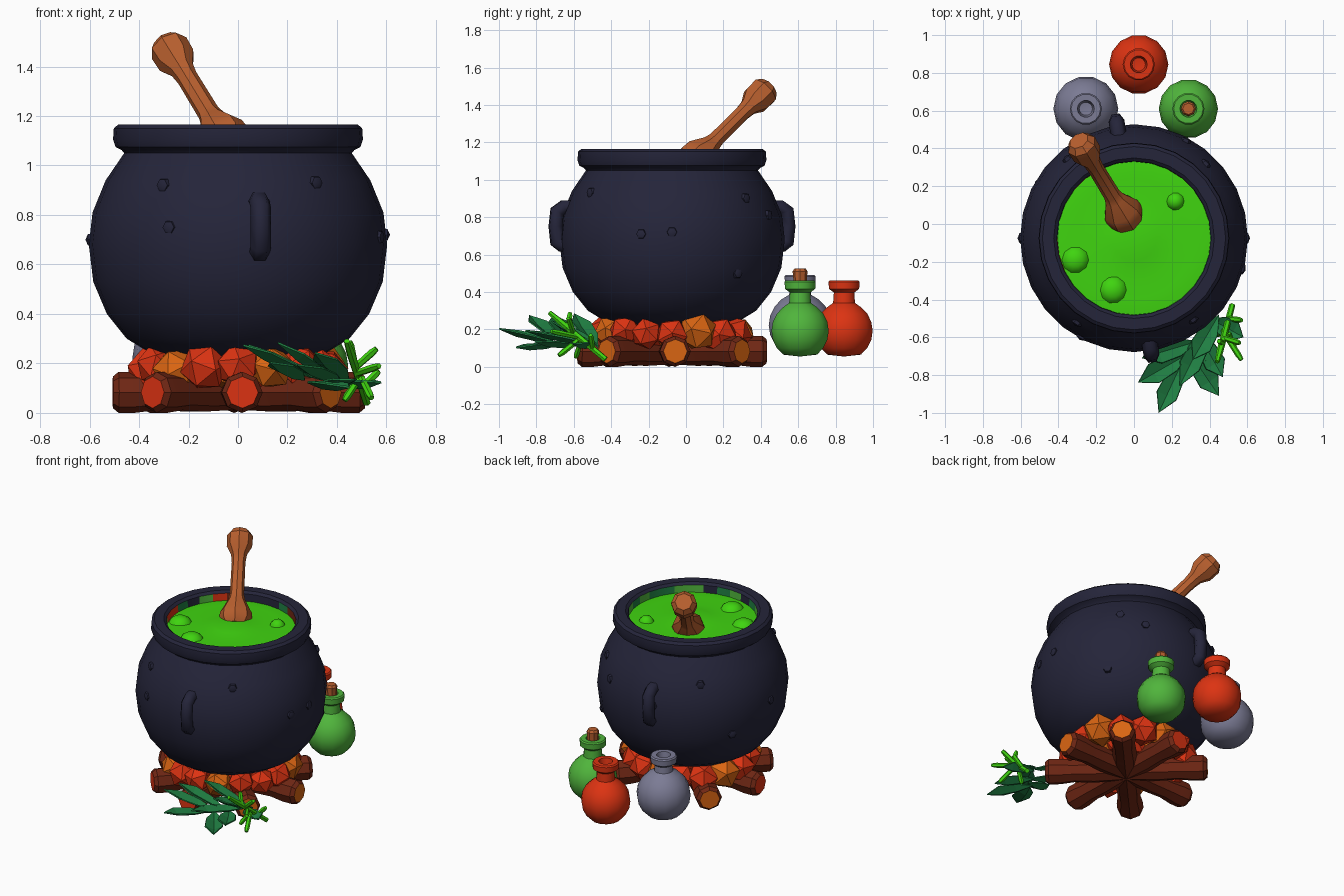
import bpy, bmesh, math, random
from mathutils import Vector, Matrix

if "Cube" in bpy.data.objects:
    bpy.data.objects.remove(bpy.data.objects["Cube"])

random.seed(4)
CY = -0.075                       # cauldron axis in y


def material(name, rgb):
    m = bpy.data.materials.new(name)
    m.diffuse_color = (*rgb, 1)
    m.use_nodes = True
    m.node_tree.nodes["Principled BSDF"].inputs["Base Color"].default_value = m.diffuse_color
    return m


IRON = material("dark_iron", (0.018, 0.018, 0.042))
WOOD = material("spoon_wood", (0.48, 0.115, 0.028))
BREW = material("bright_green", (0.05, 0.66, 0.005))
BARK = material("log_bark", (0.16, 0.020, 0.007))
RED = material("hot_red", (0.72, 0.033, 0.006))
ORANGE = material("ember_orange", (0.70, 0.13, 0.006))
GREY = material("grey_glass", (0.20, 0.20, 0.30))
GREEN = material("green_glass", (0.08, 0.46, 0.045))
LEAF = material("leaf_green", (0.014, 0.21, 0.055))


def finish(bm, name, mats, angle=35):
    bmesh.ops.recalc_face_normals(bm, faces=bm.faces)
    me = bpy.data.meshes.new(name)
    bm.to_mesh(me)
    bm.free()
    for m in mats:
        me.materials.append(m)
    ob = bpy.data.objects.new(name, me)
    bpy.context.collection.objects.link(ob)
    if angle:
        bpy.ops.object.select_all(action='DESELECT')
        ob.select_set(True)
        bpy.context.view_layer.objects.active = ob
        bpy.ops.object.shade_smooth_by_angle(angle=math.radians(angle))
    return ob


def lathe(name, profile, segs, mats, matrix=None, rule=None, angle=35):
    """Spin (radius, height) points about z; rule(profile_step, segment) picks a material."""
    bm = bmesh.new()
    rings = []
    for r, z in profile:
        n = segs if r > 0 else 1
        rings.append([bm.verts.new((r * math.cos(math.tau * i / segs),
                                    r * math.sin(math.tau * i / segs), z)) for i in range(n)])
    for k in range(len(rings) - 1):
        a, b = rings[k], rings[k + 1]
        for i in range(segs):
            j = (i + 1) % segs
            quad = [a[i % len(a)], a[j % len(a)], b[j % len(b)], b[i % len(b)]]
            f = bm.faces.new(list(dict.fromkeys(quad)))
            if rule:
                f.material_index = rule(k, i)
    if matrix:
        bm.transform(matrix)
    return finish(bm, name, mats, angle)


def aim(start, end):
    """Matrix that puts local z along start -> end."""
    s, e = Vector(start), Vector(end)
    return Matrix.Translation(s) @ (e - s).to_track_quat('Z', 'Y').to_matrix().to_4x4()


def at(x, y, z):
    return Matrix.Translation((x, y, z))


# Cauldron: pot, rim and inner wall with patchy glow
pot = [(0, .20), (.25, .21), (.36, .245), (.45, .30), (.53, .40), (.585, .53), (.603, .68),
       (.588, .81), (.535, .94), (.46, 1.05), (.47, 1.062), (.495, 1.075), (.505, 1.105),
       (.502, 1.15), (.485, 1.165), (.425, 1.165), (.408, 1.15), (.405, 1.08), (0, 1.08)]
patches = [random.choice([0, 1, 2, 3, 4]) for _ in range(28)]
lathe("cauldron", pot, 28, [IRON, LEAF, GREEN, BARK, RED], at(0, CY, 0),
      lambda k, i: patches[i] if k == 16 else 0)

# Rivets on the pot
rivets = [(-124, .92), (-54, .93), (-118, .75), (180, .70), (0, .72), (38, .50), (46, .90),
          (62, .81), (-16, .71), (130, .90), (150, .55), (100, .75)]
for n, (deg, z) in enumerate(rivets):
    r = next(r0 + (r1 - r0) * (z - z0) / (z1 - z0)
             for (r0, z0), (r1, z1) in zip(pot[3:], pot[4:]) if z0 <= z <= z1)
    a = math.radians(deg)
    d = Vector((math.cos(a), math.sin(a), 0))
    p = d * (r - .012) + Vector((0, CY, z))
    lathe(f"rivet_{n}", [(.030, 0), (.026, .018), (0, .028)], 6, [IRON], aim(p, p + d))

# Two bar handles, front and back
for name, deg in (("front_handle", -81.5), ("back_handle", 98.5)):
    a = math.radians(deg)
    cu = bpy.data.curves.new(name, 'CURVE')
    cu.dimensions = '3D'
    cu.bevel_depth = .042
    cu.bevel_resolution = 1
    sp = cu.splines.new('POLY')
    path = [(.50, .855), (.585, .855), (.622, .83), (.628, .75), (.622, .67), (.595, .65), (.52, .65)]
    sp.points.add(len(path) - 1)
    for pt, (r, z) in zip(sp.points, path):
        pt.co = (r * math.cos(a), CY + r * math.sin(a), z, 1)
    ob = bpy.data.objects.new(name, cu)
    bpy.context.collection.objects.link(ob)
    cu.materials.append(IRON)

# Brew surface with a raised swirl, and bubbles
lathe("brew", [(0, 1.125), (.12, 1.118), (.22, 1.10), (.32, 1.108), (.41, 1.10)], 24,
      [BREW], at(0, CY, 0), angle=60)
for n, (x, y, r) in enumerate([(-.31, -.19, .075), (-.11, -.35, .075), (.22, .12, .05)]):
    lathe(f"bubble_{n}", [(r, 0), (r * .85, .022), (r * .5, .04), (0, .046)], 10,
          [BREW], at(x, y, 1.095), angle=60)

# Wooden spoon: knob, shaft and flared blade
lathe("spoon", [(0, 0), (.055, 0), (.082, .035), (.080, .11), (.050, .165), (.043, .22),
                (.045, .44), (.055, .48), (.10, .565), (.105, .62), (.08, .66), (0, .67)],
      8, [WOOD], aim((-.292, .442, 1.497), (-.042, .032, 1.087)))

# Ring of logs with glowing ends
for n in range(8):
    a = math.radians(45 * n - 88)
    d = Vector((math.cos(a), math.sin(a), 0))
    s = Vector((0, CY, .083))
    wob = random.uniform(-.006, .006)
    lathe(f"log_{n}", [(0, 0), (.07, 0), (.078, .2), (.072, .33), (.083, .42),
                       (.083, .485 + wob), (.064, .508 + wob), (0, .508 + wob)],
          8, [BARK, ORANGE if n in (2, 3, 1, 5) else RED], aim(s, s + d),
          lambda k, i: 1 if k == 6 else 0)

# Ember bed: faceted lumps under the pot
for n in range(27):
    outer = n < 16
    a = math.tau * n / (16 if outer else 11)
    r = .355 if outer else .19
    size = random.uniform(.085, .11)
    bm = bmesh.new()
    bmesh.ops.create_icosphere(bm, subdivisions=1, radius=size)
    bm.transform(at(r * math.cos(a), CY + r * math.sin(a), .175 + random.uniform(-.01, .02))
                 @ Matrix.Rotation(random.uniform(0, 3), 4, (1, .5, .3)))
    finish(bm, f"ember_{n}", [ORANGE if n % 3 == 1 else RED], 0)


# Potion bottles with hollow lips
def bottle(name, x, y, r, base, mat):
    c = base + r
    ball = [(r * math.sin(t), c - r * math.cos(t))
            for t in (math.pi * k / 10 for k in range(2, 9))]
    top = c + .27
    prof = [(0, base + .02)] + ball + [(.06, c + r * .95), (.056, top - .065), (.083, top - .045),
                                       (.085, top - .008), (.078, top), (.045, top),
                                       (.035, top - .06), (0, top - .065)]
    lathe(name, prof, 14, [mat], at(x, y, 0), angle=40)


bottle("red_bottle", .025, .845, .157, .035, RED)
bottle("green_bottle", .288, .61, .157, .035, GREEN)
bottle("grey_bottle", -.255, .61, .172, .05, GREY)
lathe("cork", [(.036, .40), (.036, .47), (.04, .51), (.03, .525), (0, .525)], 8,
      [WOOD], at(.288, .61, 0))

# Leafy frond: folded pointed leaves, base -> tip
leaves = [((.27, -.70, .13), (.13, -1.0, .20)), ((.30, -.68, .14), (.02, -.84, .27)),
          ((.34, -.62, .13), (.04, -.71, .27)), ((.28, -.66, .12), (.45, -.91, .10)),
          ((.34, -.58, .11), (.47, -.81, .13)), ((.42, -.50, .12), (.24, -.86, .19)),
          ((.43, -.47, .10), (.16, -.60, .28)), ((.40, -.50, .11), (.58, -.60, .12)),
          ((.45, -.48, .12), (.31, -.72, .24))]
for n, (b, t) in enumerate(leaves):
    b, t = Vector(b), Vector(t)
    side = (t - b).cross(Vector((0, 0, 1))).normalized()
    up = Vector((0, 0, .018))
    bm = bmesh.new()
    ridge = [bm.verts.new(b.lerp(t, f) - up * h) for f, h in ((0, 0), (.35, 1), (.7, 1), (1, 0))]
    for s in (-1, 1):
        e = [bm.verts.new(b.lerp(t, f) + side * s * w + up * .5) for f, w in ((.35, .05), (.7, .058))]
        bm.faces.new([ridge[0], ridge[1], e[0]])
        bm.faces.new([ridge[1], ridge[2], e[1], e[0]])
        bm.faces.new([ridge[2], ridge[3], e[1]])
    ob = finish(bm, f"leaf_{n}", [LEAF], 0)
    mod = ob.modifiers.new("thickness", 'SOLIDIFY')
    mod.thickness = .008


# Bright sprig: main stalk and side shoots
def stalk(name, a, b, r):
    length = (Vector(b) - Vector(a)).length
    lathe(name, [(0, 0), (r * .9, 0), (r, length * .8), (r * .7, length), (0, length)],
          6, [BREW], aim(a, b))


stalk("sprig_stem", (.52, -.43, .04), (.44, -.73, .29), .018)
shoots = [((.50, -.50, .10), (.57, -.51, .17)), ((.48, -.58, .16), (.57, -.72, .19)),
          ((.47, -.60, .18), (.56, -.63, .26)), ((.49, -.56, .14), (.43, -.59, .05)),
          ((.47, -.63, .20), (.45, -.62, .29)), ((.50, -.58, .14), (.54, -.68, .06))]
for n, (a, b) in enumerate(shoots):
    stalk(f"sprig_shoot_{n}", a, b, .016)
